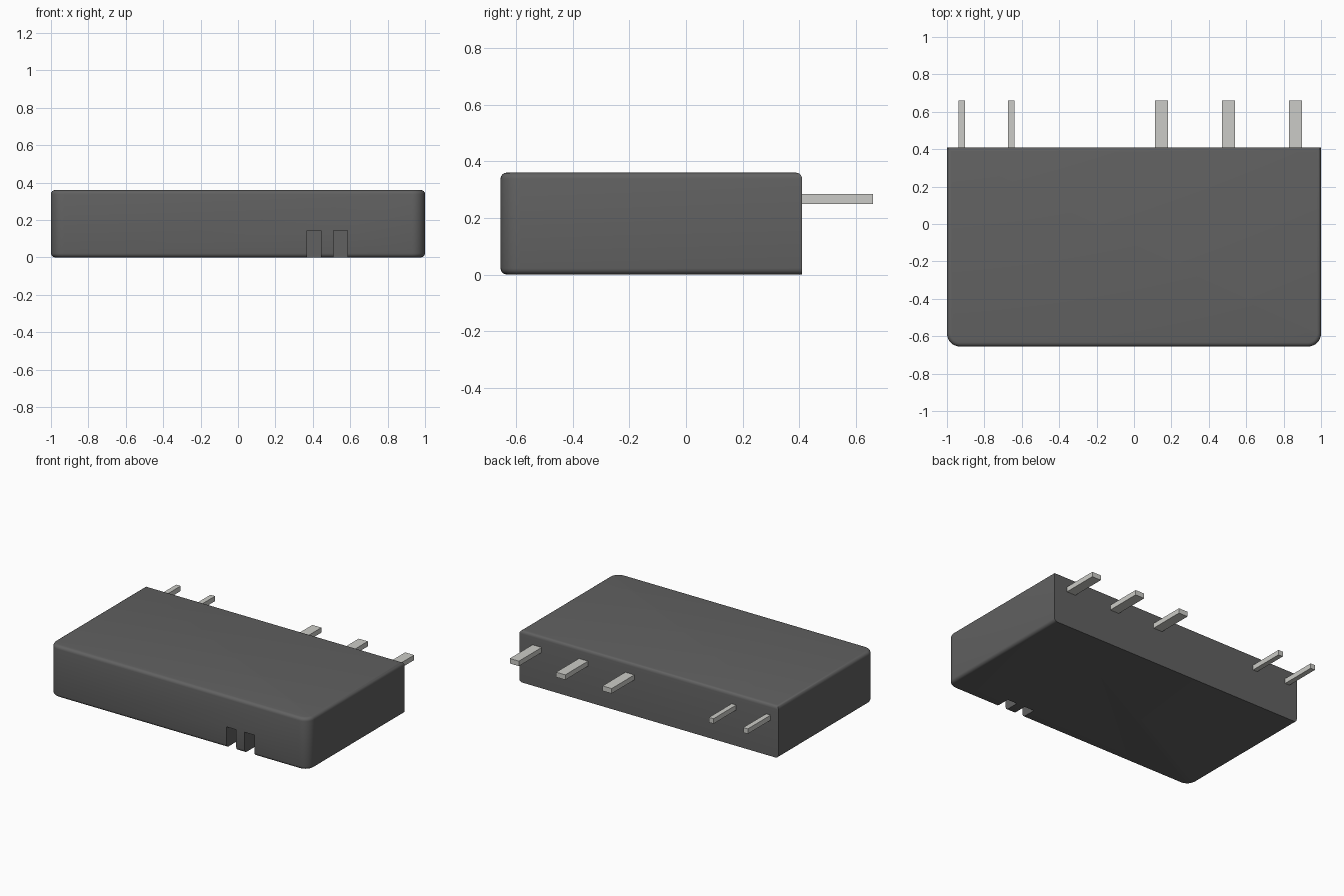
import bpy, bmesh, math

if "Cube" in bpy.data.objects:
    bpy.data.objects.remove(bpy.data.objects["Cube"])

FRONT, BACK, HEIGHT = -0.655, 0.41, 0.36
CORNER, EDGE = 0.07, 0.022


def material(name, colour):
    mat = bpy.data.materials.new(name)
    mat.diffuse_color = colour
    mat.use_nodes = True
    mat.node_tree.nodes["Principled BSDF"].inputs["Base Color"].default_value = mat.diffuse_color
    return mat


def add_mesh(name, bm, mat=None):
    bmesh.ops.recalc_face_normals(bm, faces=bm.faces)
    mesh = bpy.data.meshes.new(name)
    bm.to_mesh(mesh)
    bm.free()
    obj = bpy.data.objects.new(name, mesh)
    bpy.context.collection.objects.link(obj)
    if mat:
        mesh.materials.append(mat)
    return obj


def box(name, x0, x1, y0, y1, z0, z1, mat=None):
    bm = bmesh.new()
    bmesh.ops.create_cube(bm, size=1)
    for v in bm.verts:
        v.co.x = x0 if v.co.x < 0 else x1
        v.co.y = y0 if v.co.y < 0 else y1
        v.co.z = z0 if v.co.z < 0 else z1
    return add_mesh(name, bm, mat)


dark = material("dark_plastic", (0.12, 0.12, 0.12, 1))
metal = material("pin_metal", (0.6, 0.6, 0.57, 1))

# Housing outline: square back corners, rounded front corners
outline = [(1, BACK), (-1, BACK)]
for cx, start in ((-1 + CORNER, 180), (1 - CORNER, 270)):
    for i in range(9):
        a = math.radians(start + 90 * i / 8)
        outline.append((cx + CORNER * math.cos(a), FRONT + CORNER + CORNER * math.sin(a)))

bm = bmesh.new()
base = bm.faces.new([bm.verts.new((x, y, 0)) for x, y in outline])
new = bmesh.ops.extrude_face_region(bm, geom=[base], use_keep_orig=True)["geom"]
bmesh.ops.translate(bm, vec=(0, 0, HEIGHT), verts=[g for g in new if isinstance(g, bmesh.types.BMVert)])
bmesh.ops.recalc_face_normals(bm, faces=bm.faces)

# Fillet the rims, leaving the bottom back edge sharp
rims = []
for e in bm.edges:
    a, b = (v.co for v in e.verts)
    at_back = a.y > BACK - 0.001 and b.y > BACK - 0.001
    if abs(a.z - b.z) < 0.001 and not (at_back and a.z < 0.001):
        rims.append(e)
bmesh.ops.bevel(bm, geom=rims, offset=EDGE, segments=4, profile=0.5, affect='EDGES', clamp_overlap=True)
housing = add_mesh("housing", bm, dark)

# Two slots in the lower front edge
bpy.context.view_layer.objects.active = housing
housing.select_set(True)
for i, x in enumerate((0.37, 0.51)):
    cutter = box(f"slot_cutter_{i + 1}", x, x + 0.075, FRONT - 0.1, FRONT + 0.11, -0.1, 0.145, dark)
    cutter.hide_render = True
    mod = housing.modifiers.new("slot", 'BOOLEAN')
    mod.operation = 'DIFFERENCE'
    mod.solver = 'EXACT'
    mod.object = cutter
    bpy.ops.object.modifier_apply(modifier=mod.name)
    bpy.data.objects.remove(cutter)
bpy.ops.object.shade_smooth_by_angle(angle=math.radians(35))

# Pins on the back: two narrow, three wide
pins = ((-0.922, 0.035), (-0.657, 0.035), (0.147, 0.07), (0.505, 0.07), (0.863, 0.07))
for i, (x, w) in enumerate(pins):
    box(f"pin_{i + 1}", x - w / 2, x + w / 2, BACK - 0.001, 0.66, 0.25, 0.285, metal)
